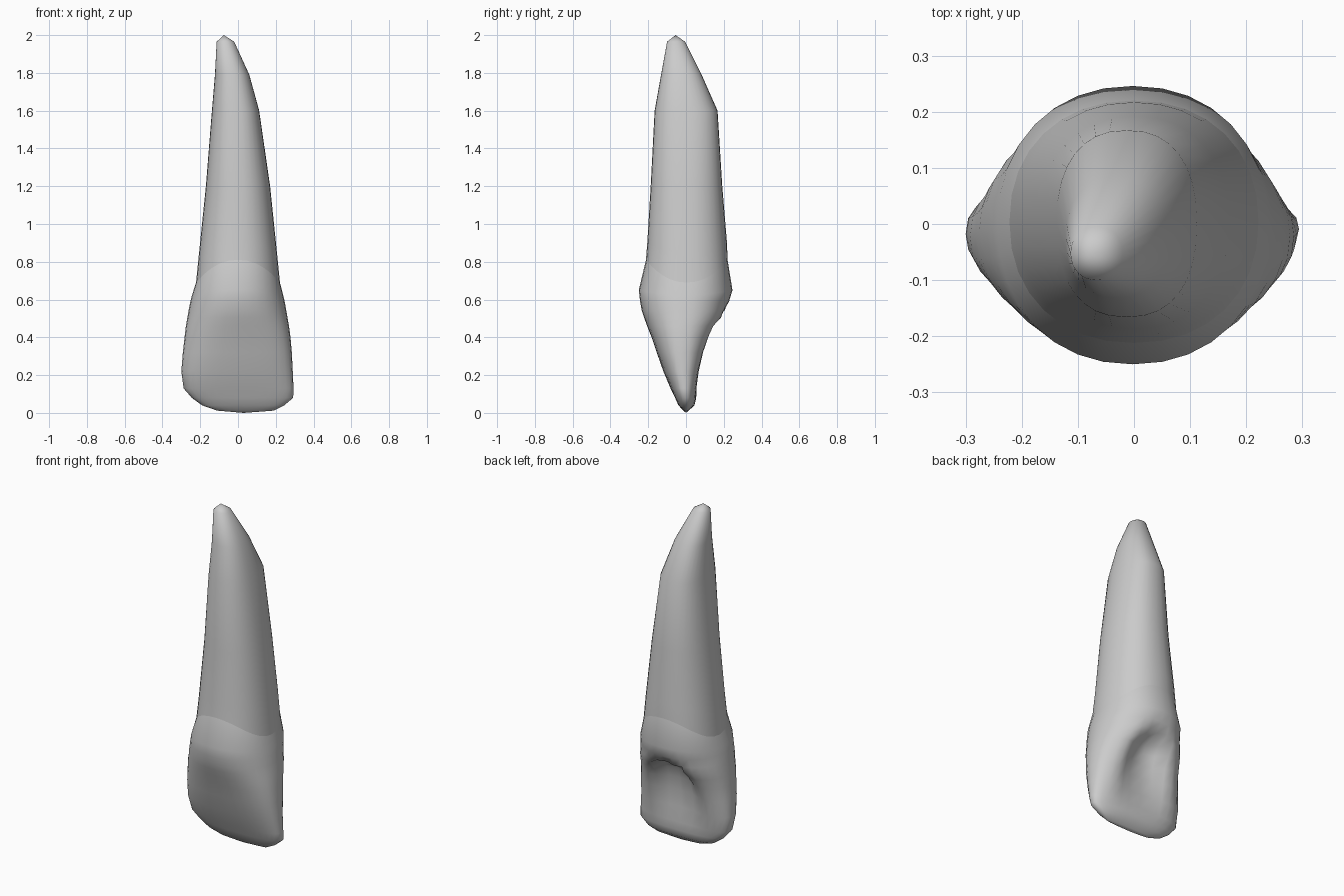
import bpy, bmesh
from math import sin, cos, pi, copysign

SEG = 32


def power(v, e):
    return copysign(abs(v) ** e, v)


def ring(z, x0, x1, y0, y1, e, curve=0.0):
    """Rounded-box cross-section; curve lifts the front and back of the ring."""
    pts = []
    for i in range(SEG):
        a = 2 * pi * i / SEG
        c, s = cos(a), sin(a)
        x = (x0 + x1) / 2 + (x1 - x0) / 2 * power(c, e)
        y = (y0 + y1) / 2 + (y1 - y0) / 2 * power(s, e)
        pts.append([x, y, z + curve * s * s])
    return pts


def loft(name, rings, tip=None, base=None):
    bm = bmesh.new()
    loops = [[bm.verts.new(p) for p in r] for r in rings]
    for a, b in zip(loops, loops[1:]):
        for i in range(SEG):
            j = (i + 1) % SEG
            bm.faces.new((a[i], a[j], b[j], b[i]))
    for point, loop in ((tip, loops[-1]), (base, loops[0])):
        if point:
            v = bm.verts.new(point)
            for i in range(SEG):
                bm.faces.new((loop[i], loop[(i + 1) % SEG], v))
    bmesh.ops.recalc_face_normals(bm, faces=bm.faces)
    for f in bm.faces:
        f.smooth = True
    mesh = bpy.data.meshes.new(name)
    bm.to_mesh(mesh)
    bm.free()
    ob = bpy.data.objects.new(name, mesh)
    bpy.context.collection.objects.link(ob)
    return ob


# Neck line shared by both parts: high at front and back, low at the sides
neck = (0.69, -0.222, 0.222, -0.212, 0.220, 0.92, 0.12)

# Crown: z, x range, y range, roundness, then hollow half-width and depth
crown_rows = [
    (0.012, -0.11, 0.19, -0.014, 0.014, 0.8, 0, 0),
    (0.04, -0.19, 0.245, -0.04, 0.045, 0.8, 0, 0),
    (0.08, -0.245, 0.292, -0.058, 0.054, 0.8, 0, 0),
    (0.13, -0.288, 0.294, -0.082, 0.064, 0.8, 0.22, 0.008),
    (0.22, -0.30, 0.290, -0.120, 0.085, 0.8, 0.21, 0.035),
    (0.32, -0.292, 0.285, -0.155, 0.11, 0.8, 0.19, 0.06),
    (0.40, -0.283, 0.278, -0.182, 0.14, 0.84, 0.165, 0.08),
    (0.46, -0.276, 0.270, -0.206, 0.172, 0.87, 0.14, 0.10),
    (0.505, -0.268, 0.262, -0.222, 0.20, 0.9, 0.11, 0.11),
    (0.54, -0.262, 0.256, -0.234, 0.212, 0.92, 0.07, 0.03),
    (0.59, -0.252, 0.247, -0.243, 0.228, 0.93, 0, 0),
]
crown_rings = []
for *section, width, depth in crown_rows:
    pts = ring(*section)
    for p in pts:
        # Triangular hollow with side ridges on the back face
        if width and p[1] > 0 and abs(p[0]) < width:
            t = 1 - abs(p[0]) / width
            p[1] -= depth * min(1, 1.6 * t) ** 1.2
    crown_rings.append(pts)
crown_rings.append(ring(0.625, -0.243, 0.239, -0.250, 0.246, 0.93, 0.025))
crown_rings.append(ring(*neck))
loft("crown", crown_rings, base=(0.03, 0, 0.0))

# Root: tapers and leans to the left and front at the tip
root_rows = [
    neck,
    (0.85, -0.206, 0.206, -0.205, 0.217, 0.92, 0.05),
    (1.2, -0.170, 0.170, -0.187, 0.192, 0.9),
    (1.6, -0.138, 0.112, -0.166, 0.167, 0.85),
    (1.79, -0.122, 0.060, -0.132, 0.083, 0.88),
    (1.965, -0.113, -0.02, -0.100, -0.005, 0.95),
]
loft("root", [ring(*r) for r in root_rows], tip=(-0.075, -0.055, 2.0))
